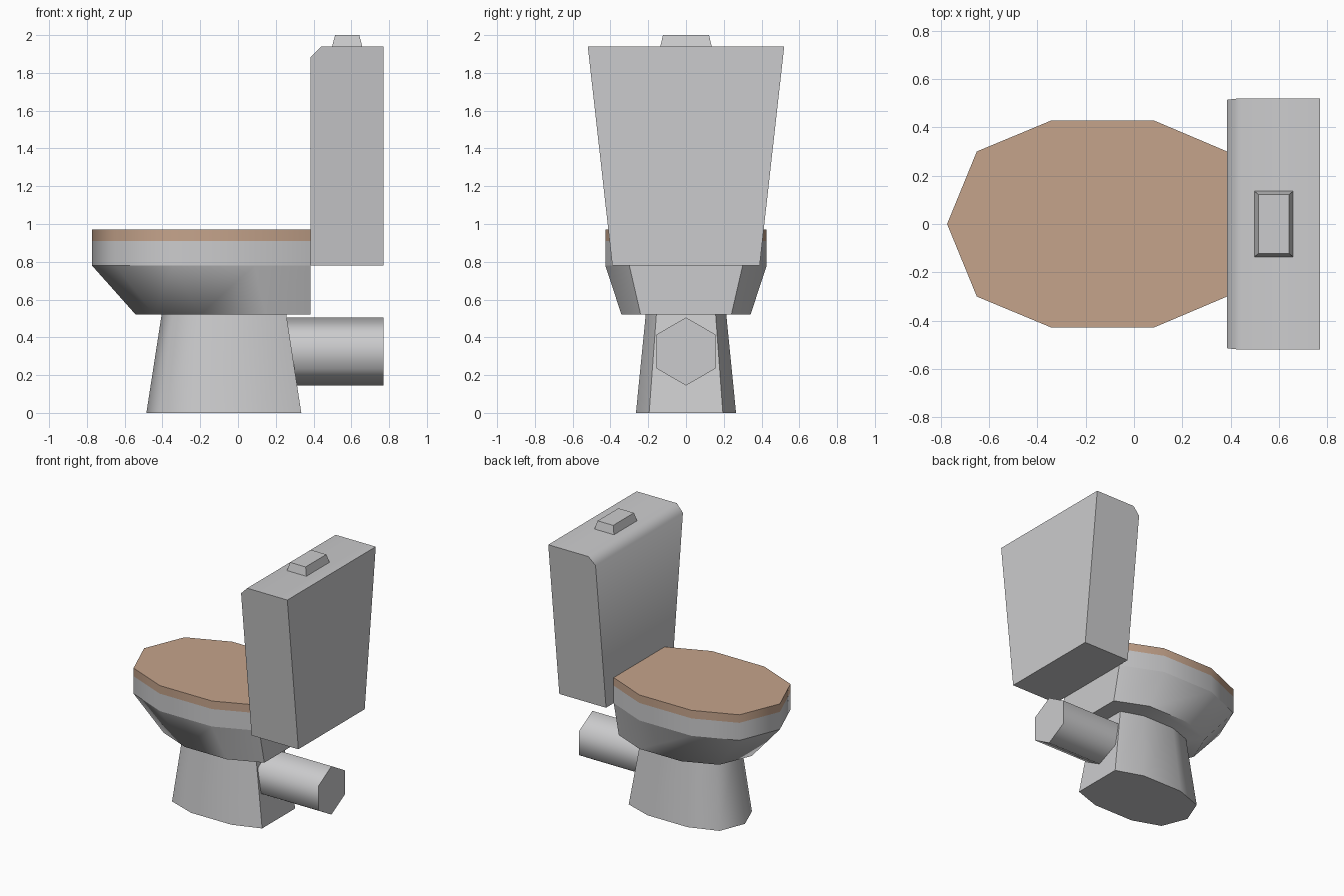
import bpy
import math

if "Cube" in bpy.data.objects:
    bpy.data.objects.remove(bpy.data.objects["Cube"], do_unlink=True)


def material(name, colour):
    mat = bpy.data.materials.new(name)
    mat.use_nodes = True
    mat.diffuse_color = colour
    mat.node_tree.nodes["Principled BSDF"].inputs["Base Color"].default_value = colour
    return mat


ceramic = material("grey ceramic", (0.60, 0.60, 0.61, 1))
wood = material("light brown wood", (0.56, 0.37, 0.26, 1))


def loft(name, lower, upper, mat):
    """Join two matching rings of points into a closed solid."""
    n = len(lower)
    faces = [tuple(reversed(range(n))), tuple(range(n, 2 * n))]
    faces += [(i, (i + 1) % n, n + (i + 1) % n, n + i) for i in range(n)]
    mesh = bpy.data.meshes.new(name)
    mesh.from_pydata(lower + upper, [], faces)
    mesh.materials.append(mat)
    obj = bpy.data.objects.new(name, mesh)
    bpy.context.collection.objects.link(obj)
    bpy.ops.object.select_all(action="DESELECT")
    obj.select_set(True)
    bpy.context.view_layer.objects.active = obj
    bpy.ops.object.mode_set(mode="EDIT")
    bpy.ops.mesh.select_all(action="SELECT")
    bpy.ops.mesh.normals_make_consistent(inside=False)
    bpy.ops.object.mode_set(mode="OBJECT")
    bpy.ops.object.shade_smooth_by_angle(angle=math.radians(65))
    return obj


def ring(half, z, scale=1.0, pivot=0.0):
    """Mirror a half outline (back to front tip) and scale it about x = pivot."""
    full = half + [(x, -y) for x, y in reversed(half[:-1])]
    return [(pivot + (x - pivot) * scale, y * scale, z) for x, y in full]


def rectangle(x0, x1, y, z):
    return [(x0, -y, z), (x1, -y, z), (x1, y, z), (x0, y, z)]


# Bowl, rim and seat lid share one outline with a flat back
BACK = 0.385
oval = [(BACK, 0.30), (0.085, 0.427), (-0.345, 0.427), (-0.65, 0.30), (-0.773, 0)]
loft("bowl", ring(oval, 0.52, 0.8, BACK), ring(oval, 0.78), ceramic)
loft("bowl_rim", ring(oval, 0.78), ring(oval, 0.91), ceramic)
loft("seat_lid", ring(oval, 0.91), ring(oval, 0.97), wood)

# Tapered pedestal
foot = [(0.335, 0.195), (0.13, 0.265), (-0.20, 0.265), (-0.41, 0.19), (-0.485, 0)]
loft("pedestal", ring(foot, 0), ring(foot, 0.52, 0.805, -0.072), ceramic)

# Six-sided waste pipe
angles = [math.radians(90 + 60 * i) for i in range(6)]
loft("waste_pipe", *[[(x, 0.18 * math.cos(a), 0.325 + 0.18 * math.sin(a)) for a in angles]
                     for x in (0.2, 0.77)], ceramic)

# Tank widening upward, with a chamfered upper front edge
side = [(BACK, 0.78), (0.77, 0.78), (0.77, 1.94), (0.44, 1.94), (BACK, 1.885)]


def tank_side(sign):
    return [(x, sign * (0.39 + (z - 0.78) * 0.112), z) for x, z in side]


loft("tank", tank_side(-1), tank_side(1), ceramic)

# Flush button
loft("flush_button", rectangle(0.498, 0.658, 0.136, 1.94),
     rectangle(0.514, 0.642, 0.122, 2.0), ceramic)
